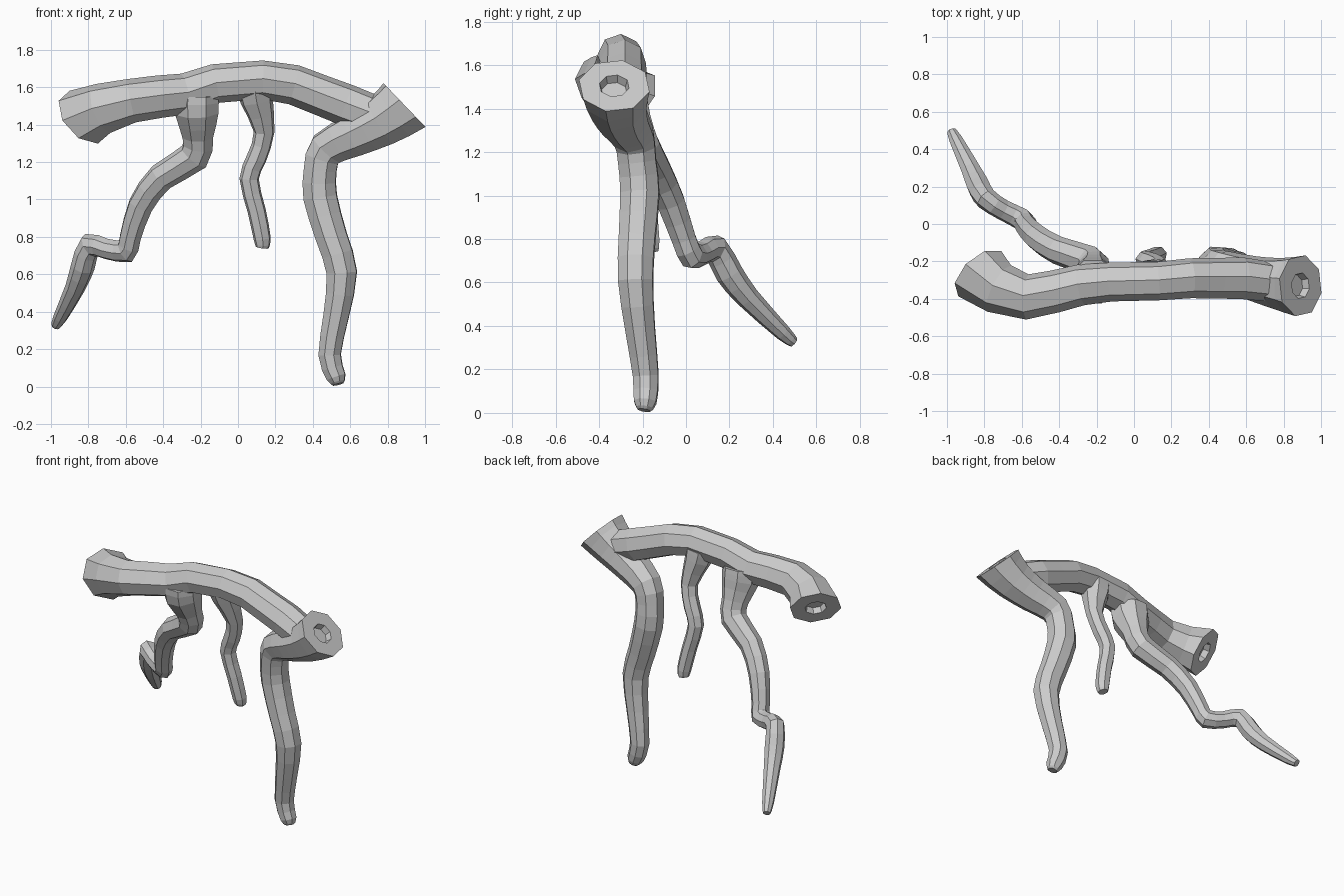
import bpy, bmesh, math
from mathutils import Vector

if "Cube" in bpy.data.objects:
    bpy.data.objects.remove(bpy.data.objects["Cube"])


def smooth_path(pts):
    """Insert one Catmull-Rom midpoint per segment so bends are rounder."""
    V = [Vector(p) for p in pts]
    out = [V[0]]
    for i in range(len(V) - 1):
        a, d = V[max(i - 1, 0)], V[min(i + 2, len(V) - 1)]
        out += [(9 * V[i] + 9 * V[i + 1] - a - d) / 16, V[i + 1]]
    return out


def tube(name, pts, sides=8, start_dir=None, hollow=False, turn=0.5, smooth=True):
    """Faceted tube through (x, y, z, radius) points; start may be a recessed cut face."""
    if smooth:
        pts = smooth_path(pts)
    P = [Vector(p[:3]) for p in pts]
    n = len(P)
    dirs, bends = [], []
    for i in range(n):
        a = (P[i] - P[i - 1]).normalized() if i else Vector()
        b = (P[i + 1] - P[i]).normalized() if i < n - 1 else Vector()
        dirs.append((a + b).normalized())
        inner = 0 < i < n - 1
        # bend direction and mitre stretch
        bends.append(((b - a).normalized(), 2 / (a + b).length - 1) if inner else (Vector(), 0))
    if start_dir:
        dirs[0] = Vector(start_dir).normalized()
    bm = bmesh.new()
    rings = []
    u = Vector((0, 1, 0))
    for p, d, q, (m, s) in zip(P, dirs, pts, bends):
        # carry the ring direction along the path to avoid twisting
        u = (u - d * u.dot(d)).normalized()
        v = d.cross(u)
        ring = []
        for k in range(sides):
            t = 2 * math.pi * (k + turn) / sides
            off = (u * math.cos(t) + v * math.sin(t)) * q[3]
            ring.append(bm.verts.new(p + off + m * off.dot(m) * s))
        rings.append(ring)
    for a, b in zip(rings, rings[1:]):
        for k in range(sides):
            j = (k + 1) % sides
            bm.faces.new((a[k], a[j], b[j], b[k]))
    cap = bm.faces.new(rings[0][::-1])
    bm.faces.new(rings[-1])
    if hollow:
        # flat rim with a small sunken core
        c, d = P[0], dirs[0]
        for scale, depth in ((0.42, 0.0), (0.36, 0.04)):
            old = list(cap.verts)
            new = []
            for vert in old:
                off = vert.co - c
                off = (off - d * off.dot(d)).normalized()
                new.append(bm.verts.new(c + off * pts[0][3] * scale + d * depth))
            bm.faces.remove(cap)
            for k in range(sides):
                j = (k + 1) % sides
                bm.faces.new((old[k], old[j], new[j], new[k]))
            cap = bm.faces.new(new)
    bmesh.ops.recalc_face_normals(bm, faces=bm.faces)
    me = bpy.data.meshes.new(name)
    bm.to_mesh(me)
    bm.free()
    ob = bpy.data.objects.new(name, me)
    bpy.context.collection.objects.link(ob)
    return ob


# Main trunk, from the cut left end to its joint with the right leg
tube("trunk", [
    (-0.825, -0.265, 1.44, 0.168), (-0.72, -0.345, 1.487, 0.137),
    (-0.57, -0.39, 1.528, 0.118), (-0.42, -0.36, 1.55, 0.114),
    (-0.28, -0.325, 1.565, 0.11), (-0.12, -0.31, 1.62, 0.104),
    (0.13, -0.305, 1.64, 0.103), (0.30, -0.29, 1.613, 0.107),
    (0.45, -0.29, 1.555, 0.109), (0.58, -0.29, 1.505, 0.112),
    (0.70, -0.305, 1.46, 0.108), (0.79, -0.32, 1.43, 0.1)],
    start_dir=(0.58, -0.62, 0.53), hollow=True, smooth=False)

# Right leg, starting at the cut upper end
tube("right_leg", [
    (0.89, -0.33, 1.505, 0.167), (0.76, -0.315, 1.415, 0.138),
    (0.62, -0.285, 1.345, 0.118), (0.475, -0.24, 1.27, 0.1),
    (0.44, -0.225, 1.16, 0.094), (0.44, -0.212, 1.01, 0.096),
    (0.50, -0.225, 0.80, 0.09), (0.555, -0.232, 0.61, 0.086),
    (0.525, -0.21, 0.38, 0.073), (0.49, -0.185, 0.17, 0.063),
    (0.525, -0.188, 0.05, 0.055), (0.535, -0.192, 0.012, 0.03)],
    start_dir=(-0.72, 0.0, -0.69), hollow=True, turn=0.3)

# Short middle root
tube("middle_root", [
    (0.09, -0.29, 1.60, 0.10), (0.10, -0.275, 1.53, 0.09),
    (0.14, -0.235, 1.36, 0.056), (0.10, -0.21, 1.22, 0.055),
    (0.06, -0.195, 1.11, 0.052), (0.10, -0.18, 0.94, 0.05),
    (0.13, -0.165, 0.79, 0.047), (0.13, -0.16, 0.742, 0.035)], sides=7)

# Long back-left root
tube("left_root", [
    (-0.22, -0.31, 1.56, 0.125), (-0.22, -0.295, 1.47, 0.125),
    (-0.215, -0.24, 1.34, 0.088), (-0.235, -0.20, 1.23, 0.083),
    (-0.41, -0.14, 1.12, 0.075), (-0.52, -0.07, 0.97, 0.069),
    (-0.575, -0.01, 0.80, 0.06), (-0.60, 0.025, 0.725, 0.06),
    (-0.70, 0.075, 0.735, 0.056), (-0.79, 0.135, 0.755, 0.06),
    (-0.83, 0.20, 0.64, 0.064), (-0.87, 0.285, 0.53, 0.054),
    (-0.95, 0.445, 0.37, 0.038), (-0.975, 0.495, 0.325, 0.025)], sides=8)
